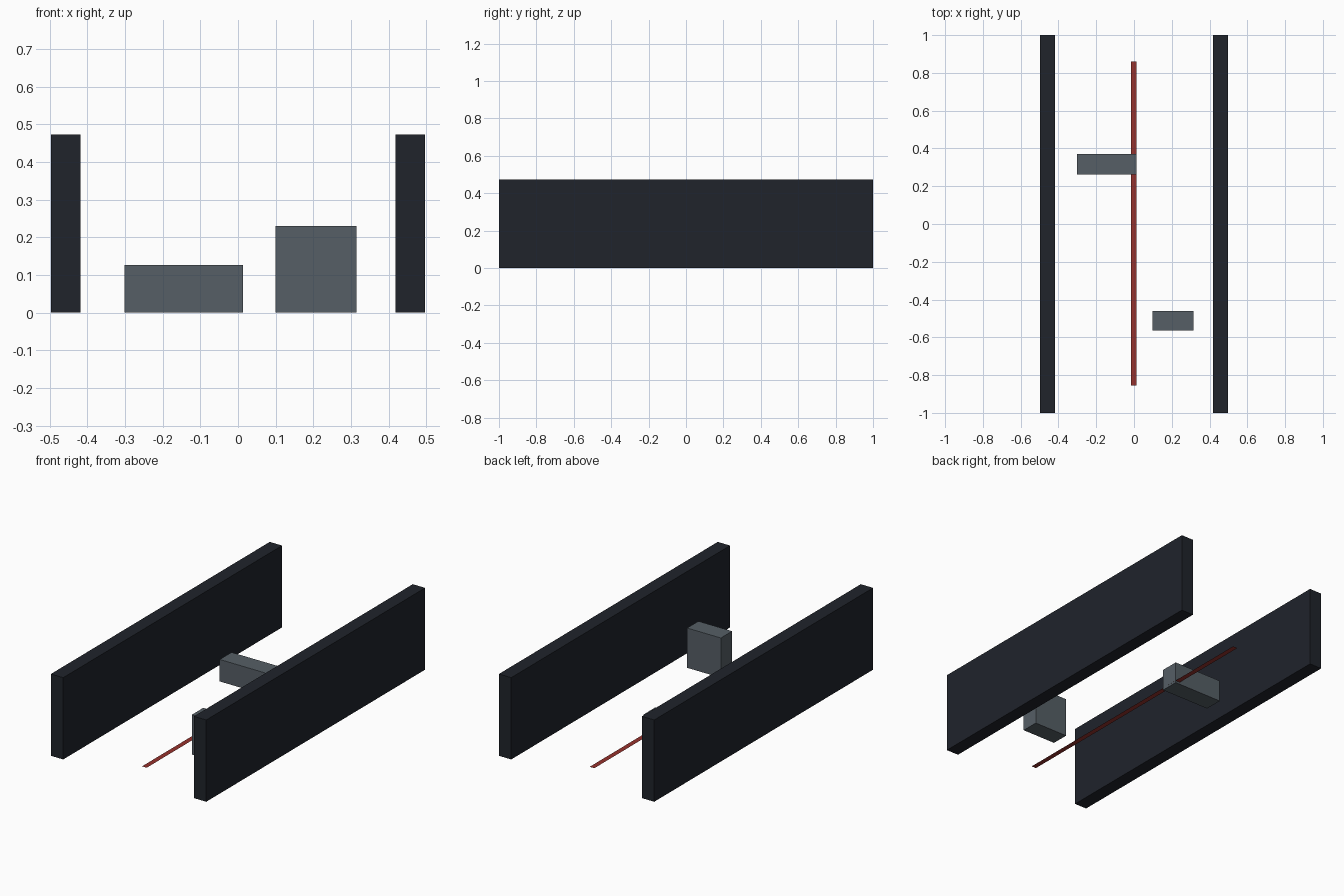
import bpy

if "Cube" in bpy.data.objects:
    bpy.data.objects.remove(bpy.data.objects["Cube"])


def material(name, color):
    m = bpy.data.materials.new(name)
    m.diffuse_color = (*color, 1)
    m.use_nodes = True
    m.node_tree.nodes["Principled BSDF"].inputs["Base Color"].default_value = m.diffuse_color
    return m


def box(name, lo, hi, mat):
    bpy.ops.mesh.primitive_cube_add(size=1, location=[(a + b) / 2 for a, b in zip(lo, hi)])
    ob = bpy.context.object
    ob.name = name
    ob.scale = [b - a for a, b in zip(lo, hi)]
    bpy.ops.object.transform_apply(location=False, rotation=False, scale=True)
    ob.data.materials.append(mat)
    return ob


dark = material("dark_wall", (0.014, 0.017, 0.024))
grey = material("grey_block", (0.093, 0.114, 0.133))
red = material("red_line", (0.305, 0.032, 0.026))

# Side walls
for side, x in (("left", -0.4575), ("right", 0.4575)):
    box(side + "_wall", (x - 0.0395, -1, 0), (x + 0.0395, 1, 0.473), dark)

# Obstacles on the path
box("low_obstacle", (-0.301, 0.263, 0), (0.0135, 0.371, 0.127), grey)
box("tall_obstacle", (0.099, -0.563, 0), (0.315, -0.46, 0.23), grey)

# Flat centre line, slightly above the ground
bpy.ops.mesh.primitive_plane_add(size=1, location=(-0.001, 0.003, 0.012))
line = bpy.context.object
line.name = "centre_line"
line.scale = (0.03, 1.714, 1)
bpy.ops.object.transform_apply(location=False, rotation=False, scale=True)
line.data.materials.append(red)
